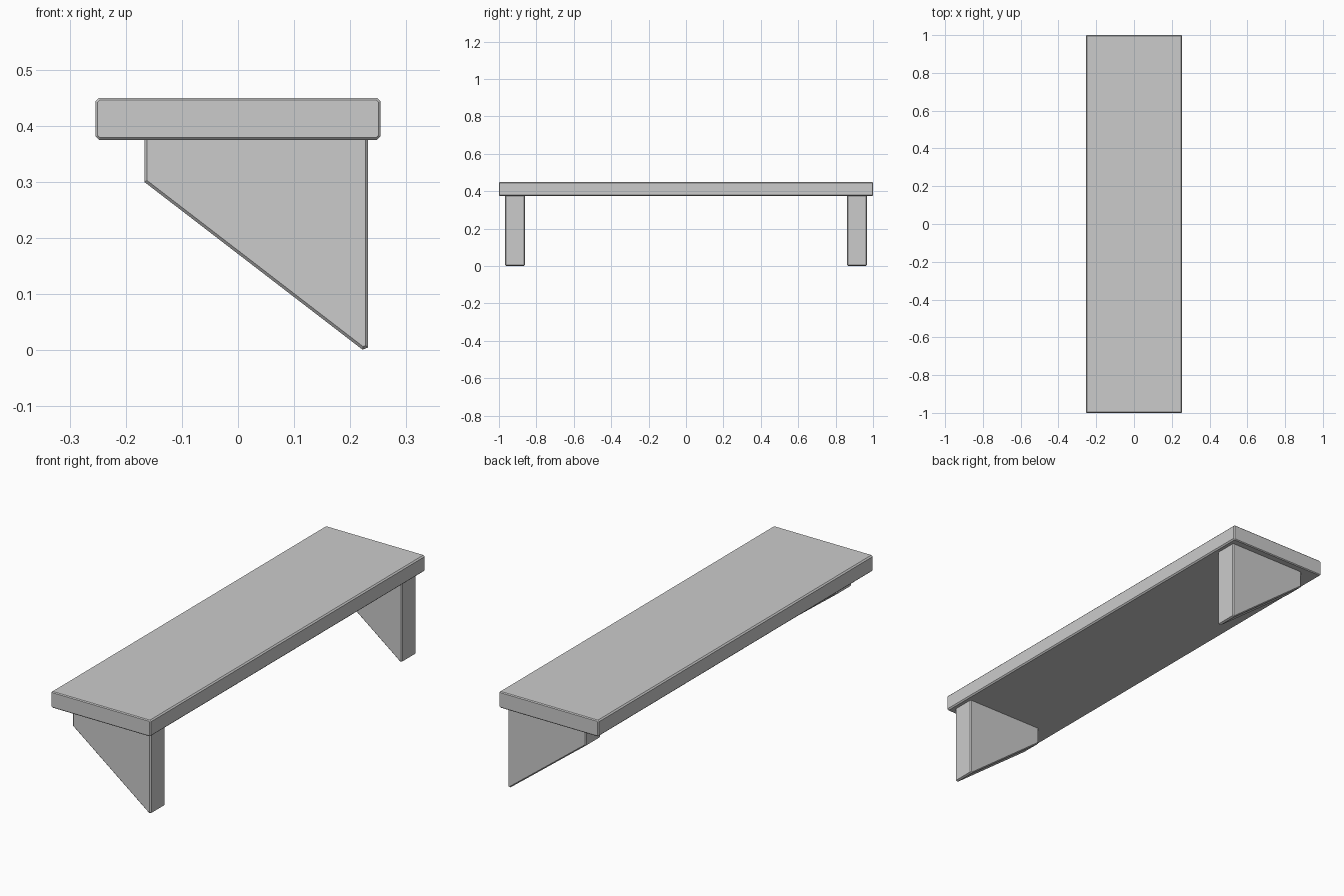
import bpy, bmesh

if "Cube" in bpy.data.objects:
    bpy.data.objects.remove(bpy.data.objects["Cube"])


def prism(name, profile, y0, y1, bevel):
    """Extrude an x-z profile along y and chamfer the rims of both end caps."""
    bm = bmesh.new()
    face = bm.faces.new([bm.verts.new((x, y0, z)) for x, z in profile])
    ext = bmesh.ops.extrude_face_region(bm, geom=[face])
    top = [v for v in ext["geom"] if isinstance(v, bmesh.types.BMVert)]
    bmesh.ops.translate(bm, verts=top, vec=(0, y1 - y0, 0))
    bmesh.ops.recalc_face_normals(bm, faces=bm.faces)
    rims = [e for e in bm.edges if abs(e.verts[0].co.y - e.verts[1].co.y) < 1e-5]
    bmesh.ops.bevel(bm, geom=rims, offset=bevel, offset_type='OFFSET',
                    segments=1, profile=0.5, affect='EDGES')
    mesh = bpy.data.meshes.new(name)
    bm.to_mesh(mesh)
    bm.free()
    obj = bpy.data.objects.new(name, mesh)
    bpy.context.collection.objects.link(obj)
    return obj


# Seat: long slab with chamfered edges
c = 0.006
hx, z0, z1 = 0.254, 0.375, 0.45
prism("seat", [(-hx, z0 + c), (-hx + c, z0), (hx - c, z0), (hx, z0 + c),
               (hx, z1 - c), (hx - c, z1), (-hx + c, z1), (-hx, z1 - c)],
      -1.0, 1.0, 0.004)

# Bracket legs: triangular profile, blunt tip, mirrored to the other end
legs = prism("bracket_legs", [(-0.167, 0.385), (-0.167, 0.30), (0.222, 0.001),
                              (0.232, 0.005), (0.232, 0.385)],
             0.861, 0.967, 0.005)
mirror = legs.modifiers.new("Mirror", 'MIRROR')
mirror.use_axis = (False, True, False)
